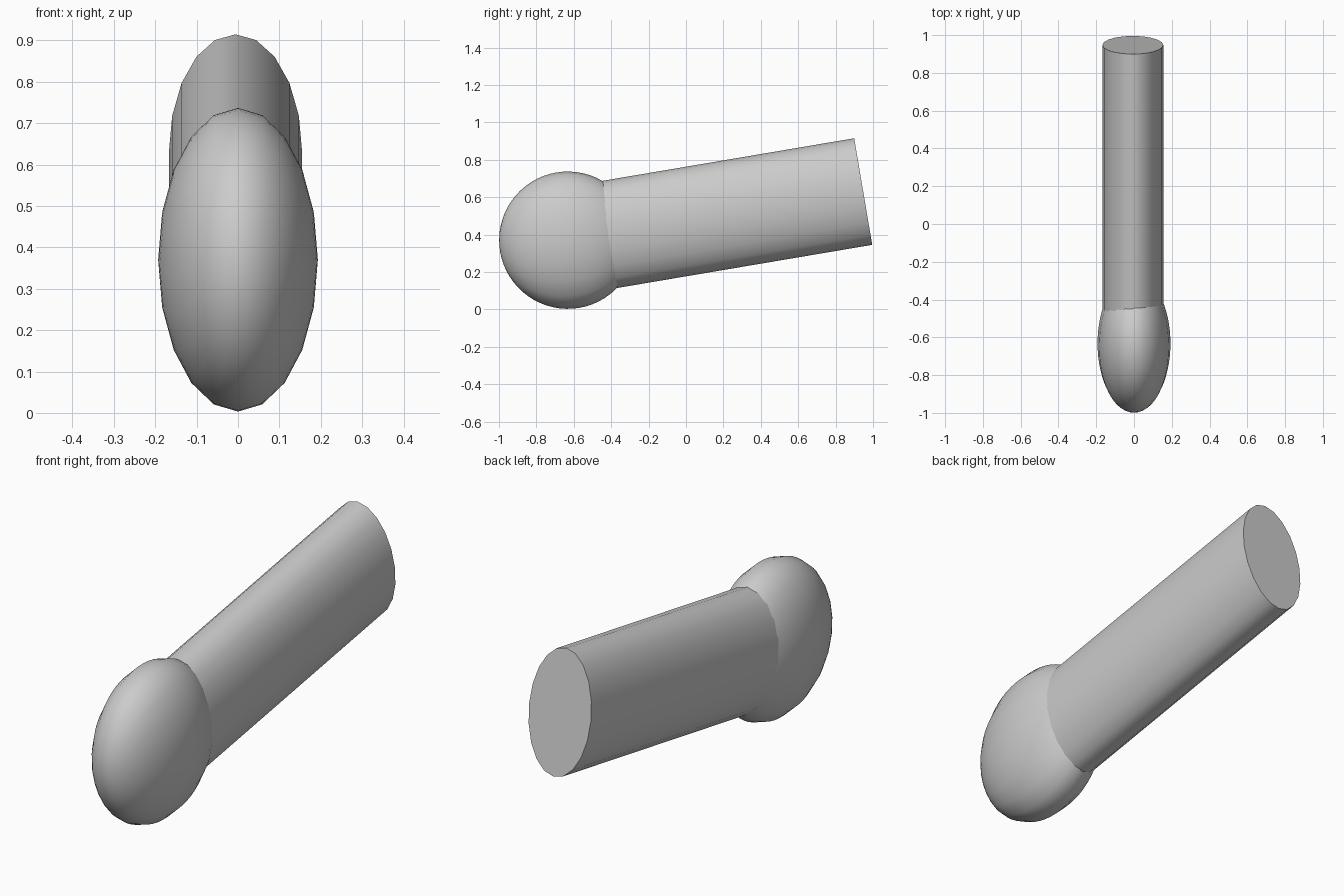
import bpy
from math import radians, cos, sin
from mathutils import Matrix, Vector

if "Cube" in bpy.data.objects:
    bpy.data.objects.remove(bpy.data.objects["Cube"])

TILT = radians(9.6)
HEAD = Vector((0, -0.632, 0.370))
DIRECTION = Vector((0, cos(TILT), sin(TILT)))
# local z runs backwards and slightly upwards, local y points down/up across the shaft
ROT = Matrix.Rotation(TILT - radians(90), 4, 'X')


def place(name, center, scale):
    ob = bpy.context.object
    ob.name = name
    ob.data.transform(Matrix.Translation(center) @ ROT @ Matrix.Diagonal((*scale, 1)))
    bpy.ops.object.shade_smooth_by_angle(angle=radians(35))
    return ob


# flattened rounded head, 20 sides around the shaft axis
bpy.ops.mesh.primitive_uv_sphere_add(segments=20, ring_count=32, radius=1)
place("rounded_head", HEAD, (0.193, 0.367, 0.367))

# oval shaft running back from the head, very slightly off centre
end = Vector((-0.006, 0.9475, 0.630))
length = 1.44
bpy.ops.mesh.primitive_cylinder_add(vertices=20, radius=1, depth=1)
place("oval_shaft", end - DIRECTION * length / 2, (0.161, 0.289, length))
